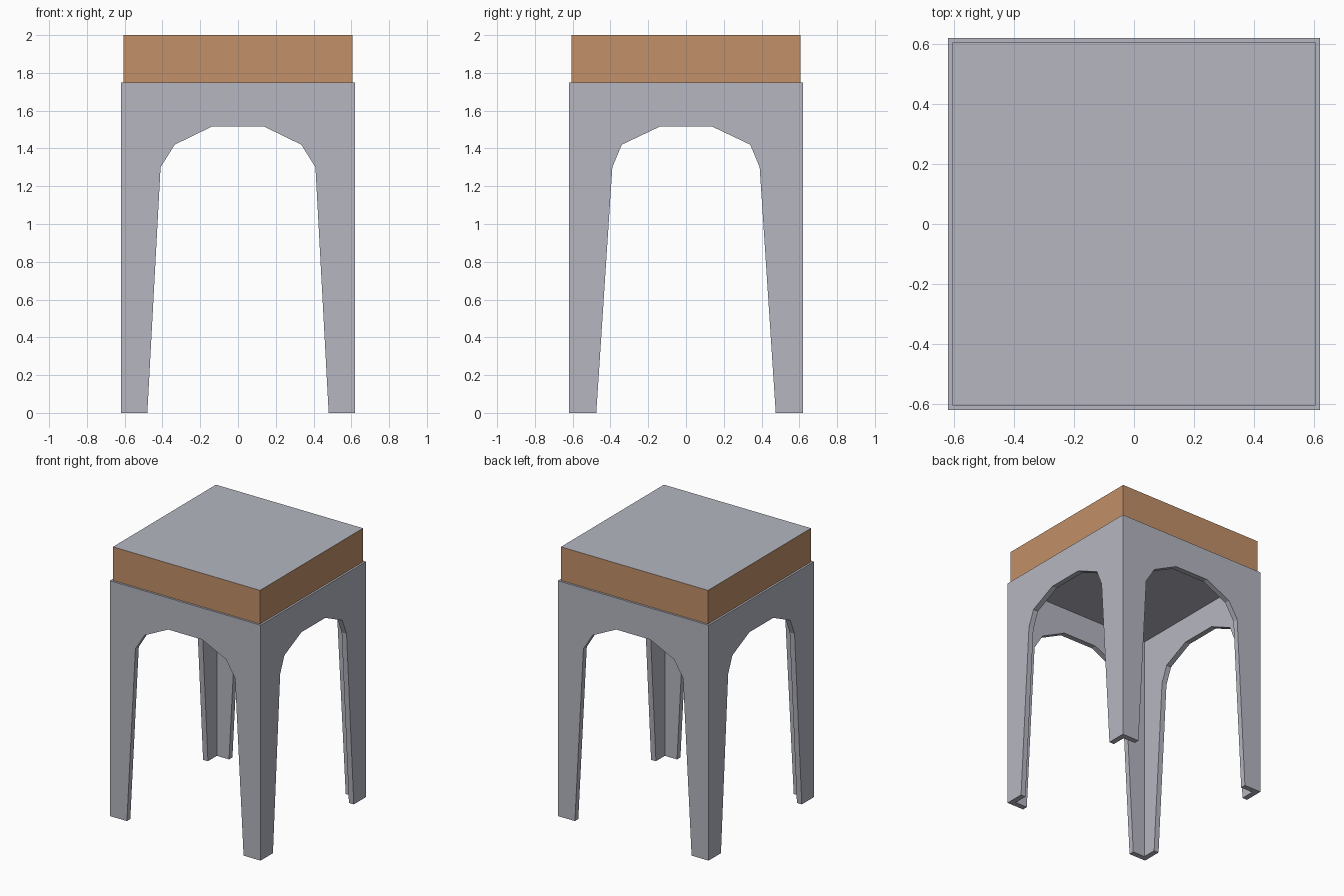
import bpy, bmesh
from math import pi
from mathutils import Matrix, Vector

cube = bpy.data.objects.get("Cube")
if cube:
    bpy.data.objects.remove(cube)


def make_material(name, rgb):
    mat = bpy.data.materials.new(name)
    mat.use_nodes = True
    mat.diffuse_color = (*rgb, 1)
    mat.node_tree.nodes["Principled BSDF"].inputs["Base Color"].default_value = (*rgb, 1)
    return mat


grey = make_material("grey metal", (0.46, 0.47, 0.53))
wood = make_material("warm wood", (0.54, 0.28, 0.14))


def make_object(name, bm, materials):
    bmesh.ops.recalc_face_normals(bm, faces=bm.faces)
    mesh = bpy.data.meshes.new(name)
    bm.to_mesh(mesh)
    bm.free()
    for mat in materials:
        mesh.materials.append(mat)
    obj = bpy.data.objects.new(name, mesh)
    bpy.context.collection.objects.link(obj)
    return obj


HALF, WALL, TOP = 0.62, 0.04, 1.75

# Half outlines of the arched openings, from the foot up to the crown
front_arch = [(0.48, 0), (0.41, 1.30), (0.335, 1.42), (0.14, 1.515)]
side_arch = [(0.475, 0), (0.39, 1.30), (0.34, 1.42), (0.14, 1.515)]


def add_panel(bm, arch, angle):
    """Arched sheet panel, mitred at the corners and under the top."""
    half = [(HALF, TOP), (HALF, 0)] + arch
    outline = half + [(-x, z) for x, z in reversed(half)]
    turn = Matrix.Rotation(angle, 3, "Z")
    inner_half = HALF - WALL
    outer = [bm.verts.new(turn @ Vector((x, -HALF, z))) for x, z in outline]
    inner = [bm.verts.new(turn @ Vector((max(-inner_half, min(inner_half, x)),
                                         -inner_half, min(z, TOP - WALL))))
             for x, z in outline]
    bm.faces.new(outer)
    bm.faces.new(inner[::-1])
    # Rim along the feet and the arch
    for i in range(1, len(outline) - 2):
        bm.faces.new((outer[i], outer[i + 1], inner[i + 1], inner[i]))


# Hollow frame with four arched sides and corner legs
bm = bmesh.new()
for k in range(4):
    add_panel(bm, side_arch if k % 2 else front_arch, k * pi / 2)
for size, z in ((HALF, TOP), (HALF - WALL, TOP - WALL)):
    bm.faces.new([bm.verts.new((sx * size, sy * size, z))
                  for sx, sy in ((-1, -1), (1, -1), (1, 1), (-1, 1))])
bmesh.ops.remove_doubles(bm, verts=bm.verts, dist=0.0005)
make_object("leg_frame", bm, [grey])

# Thick wooden seat with a grey top face
bm = bmesh.new()
bmesh.ops.create_cube(bm, size=1, matrix=Matrix.Translation((0, 0, 1.875))
                      @ Matrix.Diagonal((1.21, 1.21, 0.25, 1)))
bm.normal_update()
for face in bm.faces:
    face.material_index = 1 if face.normal.z > 0.9 else 0
make_object("seat", bm, [wood, grey])
